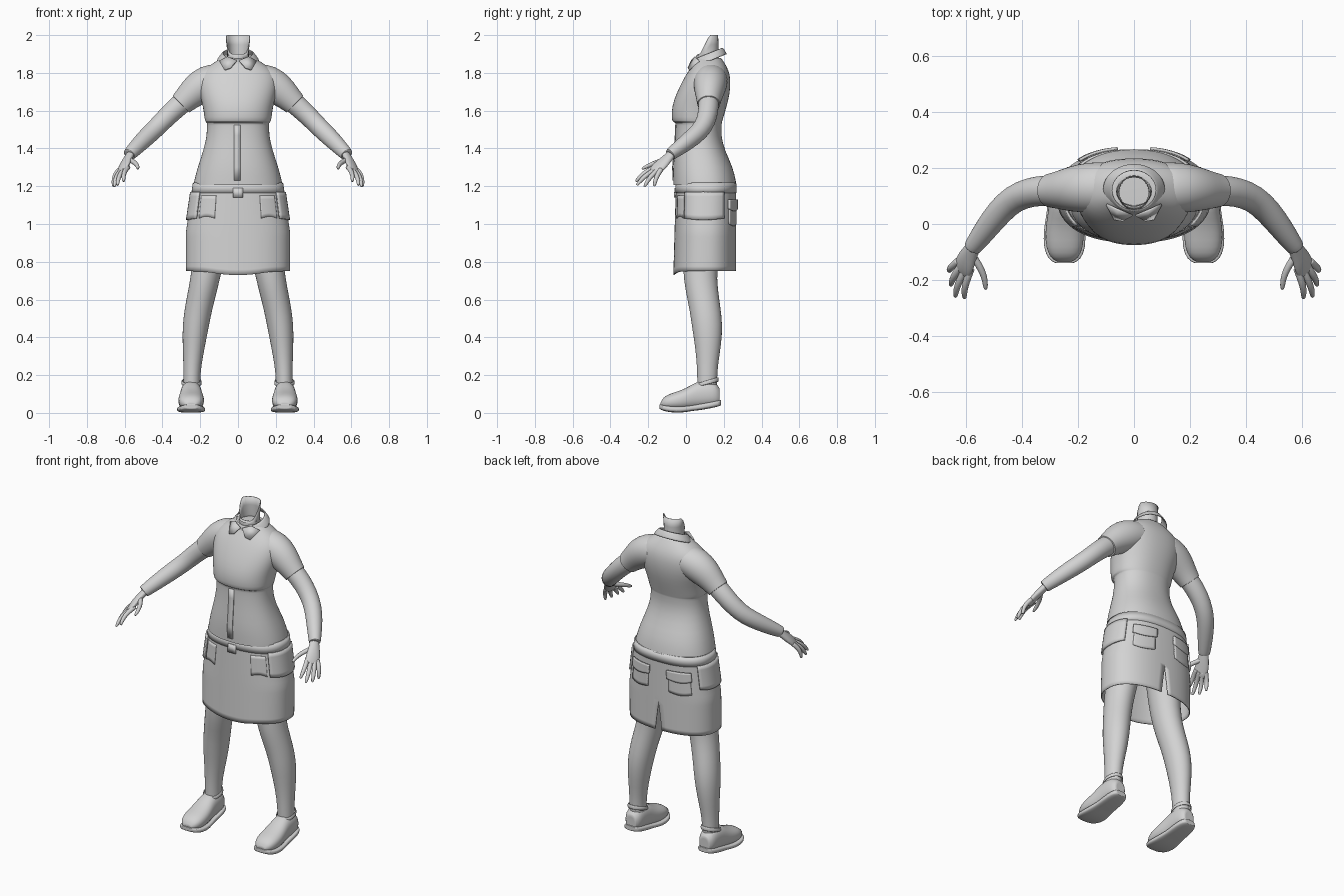
import bpy, bmesh, math
from mathutils import Vector as V

cube = bpy.data.objects.get("Cube")
if cube:
    bpy.data.objects.remove(cube)

GREY = (0.65, 0.65, 0.65, 1)
mat = bpy.data.materials.new("light grey")
mat.use_nodes = True
mat.diffuse_color = GREY
mat.node_tree.nodes["Principled BSDF"].inputs["Base Color"].default_value = GREY


def finish(name, bm, sub=0, thick=0, angle=40):
    bmesh.ops.recalc_face_normals(bm, faces=bm.faces)
    me = bpy.data.meshes.new(name)
    bm.to_mesh(me)
    bm.free()
    me.materials.append(mat)
    ob = bpy.data.objects.new(name, me)
    bpy.context.collection.objects.link(ob)
    if thick:
        mod = ob.modifiers.new("thickness", "SOLIDIFY")
        mod.thickness, mod.offset = thick, 0
    if sub:
        mod = ob.modifiers.new("smooth", "SUBSURF")
        mod.levels = mod.render_levels = sub
    bpy.ops.object.select_all(action="DESELECT")
    bpy.context.view_layer.objects.active = ob
    ob.select_set(True)
    bpy.ops.object.shade_smooth_by_angle(angle=math.radians(angle))
    return ob


def power(t, e):
    return math.copysign(abs(t) ** (2 / e), t)


def skin(bm, rows, closed=True):
    """Bridge neighbouring rows of vertices with quads."""
    n = len(rows[0])
    for a, b in zip(rows, rows[1:]):
        for i in range(n if closed else n - 1):
            j = (i + 1) % n
            bm.faces.new((a[i], a[j], b[j], b[i]))


def loft(name, rings, n=24, e=2.0, caps=(True, True), sub=1, thick=0, shape=None):
    """Rings are (centre, half axis u, half axis v)."""
    bm = bmesh.new()
    rows = []
    for c, u, v in rings:
        row = []
        for i in range(n):
            a = math.tau * i / n
            p = V(c) + V(u) * power(math.cos(a), e) + V(v) * power(math.sin(a), e)
            row.append(bm.verts.new(shape(p) if shape else p))
        rows.append(row)
    skin(bm, rows)
    for row, cap in ((rows[0], caps[0]), (rows[-1], caps[1])):
        if cap:
            inner = bmesh.ops.inset_region(
                bm, faces=[bm.faces.new(row)], thickness=0.004)
    return finish(name, bm, sub, thick)


def tube(name, pts, s, wide=(0, 1, 0), **kw):
    """Tube through (x, y, z, radius along wide, other radius), s flips the side."""
    ps = [V((s * p[0], p[1], p[2])) for p in pts]
    rings = []
    for i, p in enumerate(pts):
        t = (ps[min(i + 1, len(ps) - 1)] - ps[max(i - 1, 0)]).normalized()
        w = V((s * wide[0], wide[1], wide[2]))
        u = (w - t * w.dot(t)).normalized()
        rings.append((ps[i], u * p[3], t.cross(u) * p[4]))
    return loft(name, rings, **kw)


def level(z, hw, front, back):
    return ((0, (front + back) / 2, z), (hw, 0, 0), (0, (back - front) / 2, 0))


# Shirt body: hem, waist, fold under the bust, shoulders
loft("shirt_body", [level(*r) for r in (
    (1.205, .236, -.068, .268), (1.22, .235, -.068, .266), (1.30, .215, -.07, .25),
    (1.39, .183, -.062, .205), (1.47, .165, -.056, .185), (1.53, .165, -.055, .19),
    (1.536, .166, -.056, .19), (1.542, .174, -.072, .192), (1.56, .178, -.077, .197),
    (1.62, .185, -.076, .215), (1.69, .205, -.052, .233), (1.76, .215, -.018, .237),
    (1.81, .195, .012, .228), (1.85, .135, .04, .207), (1.88, .085, .055, .185))],
    n=32, e=2.25)


# Neck, with the open end cut low at the front
def neck_cut(p):
    if p.z > 1.9:
        p.z -= 0.1 * min(1, max(0, (.125 - p.y) / .05))
    return p


loft("neck", [((0, .11, 1.84), (.062, 0, 0), (0, .065, 0)),
              ((0, .112, 1.89), (.055, 0, 0), (0, .058, 0)),
              ((0, .116, 1.95), (.055, 0, 0), (0, .054, 0)),
              ((0, .116, 2.0), (.062, 0, 0), (0, .052, 0))],
     caps=(False, False), sub=0, thick=.004, shape=neck_cut)


# Collar band, sloping down to the front, and its two points
def slope(p):
    p.z += (p.y - .12) * .4
    return p


loft("collar_band", [((0, .125, 1.86), (.112, 0, 0), (0, .09, 0)),
                     ((0, .122, 1.885), (.094, 0, 0), (0, .08, 0)),
                     ((0, .12, 1.905), (.078, 0, 0), (0, .072, 0))],
     caps=(False, False), sub=1, thick=.008, shape=slope)
for s, side in ((1, "left"), (-1, "right")):
    bm = bmesh.new()
    bm.faces.new([bm.verts.new((s * x, y, z)) for x, y, z in (
        (.006, .03, 1.865), (.055, .05, 1.885), (.098, .07, 1.862),
        (.07, .018, 1.815), (.04, .012, 1.825))])
    finish(side + "_collar_point", bm, thick=.008)

# Button placket down the front of the shirt
bm = bmesh.new()
path = ((-.066, 1.23), (-.069, 1.3), (-.061, 1.39), (-.055, 1.47), (-.053, 1.525))
skin(bm, [[bm.verts.new((x, y - .002, z)) for x in (-.022, .012)] for y, z in path], False)
finish("shirt_placket", bm, thick=.005)


# Skirt surface, shared by the skirt and its pockets
def skirt_point(a, z, off):
    k = (1.21 - z) / .46
    hw = .235 + .038 * min(1, k * 1.8) + off
    front, back = -.05 - .014 * k - off, .262 + off
    dip = .02 * max(0, -math.sin(a)) ** 8 * max(0, k - .5) * 2
    return (hw * power(math.cos(a), 2.35),
            (front + back) / 2 + (back - front) / 2 * power(math.sin(a), 2.35), z - dip)


def wrap(name, start, end, low, high, off=.006, thick=.01, slit=0, n=12, m=6, curve=0):
    bm = bmesh.new()
    rows = []
    for j in range(m + 1):
        z = high + (low - high) * j / m
        gap = slit * max(0, (.91 - z) / .16)
        a0, a1 = math.radians(start + gap), math.radians(end - gap)
        rows.append([bm.verts.new(skirt_point(
            a0 + (a1 - a0) * i / n, z - curve * math.sin(math.pi * i / n) * j / m, off))
            for i in range(n + 1)])
    skin(bm, rows, False)
    bmesh.ops.remove_doubles(bm, verts=bm.verts, dist=1e-5)
    return finish(name, bm, thick=thick)


wrap("skirt", 90, 450, .75, 1.22, off=0, thick=.006, slit=3, n=72, m=18)
wrap("waistband", 0, 360, 1.165, 1.215, off=.002, thick=.006, n=72, m=2)
wrap("belt_buckle", 266, 274, 1.14, 1.19, off=.006, n=3, m=1)
for s, side in ((1, "left"), (-1, "right")):
    def arc(lo, hi):
        return (lo, hi) if s > 0 else (180 - hi, 180 - lo)
    wrap(side + "_side_pocket", *arc(-38, 32), 1.03, 1.17, off=.008, curve=.008)
    wrap(side + "_front_pocket", *arc(-66, -42), 1.03, 1.15, off=.003, thick=.006, curve=-.01)
    wrap(side + "_back_pocket", *arc(46, 78), 1.0, 1.1, off=.004, curve=.01)
    wrap(side + "_back_pocket_flap", *arc(44, 80), 1.08, 1.13, off=.01, curve=.012)

    # Sleeve and arm
    tube(side + "_sleeve", [(.10, .13, 1.765, .09, .085), (.16, .13, 1.75, .092, .095),
                            (.22, .125, 1.712, .082, .088), (.265, .121, 1.67, .069, .072),
                            (.298, .12, 1.638, .061, .064), (.302, .12, 1.634, .06, .063)], s)
    tube(side + "_arm", [(.26, .12, 1.67, .053, .055), (.31, .12, 1.63, .055, .057),
                         (.37, .115, 1.575, .053, .053), (.43, .092, 1.512, .05, .05),
                         (.48, .045, 1.465, .048, .049), (.53, -.02, 1.415, .042, .043),
                         (.572, -.078, 1.372, .033, .036), (.576, -.084, 1.367, .03, .033)], s)

    # Hand: palm, four fingers and a thumb
    tube(side + "_palm", [(.565, -.07, 1.378, .024, .02), (.587, -.105, 1.34, .033, .02),
                          (.603, -.137, 1.31, .042, .019), (.612, -.165, 1.283, .04, .015),
                          (.615, -.173, 1.276, .034, .01)],
         s, wide=(.6, .7, -.25), n=16)
    for label, root, tip in (("index", (.588, -.175, 1.295), (.605, -.265, 1.225)),
                             ("middle", (.606, -.168, 1.285), (.638, -.26, 1.205)),
                             ("ring", (.622, -.155, 1.28), (.654, -.22, 1.197)),
                             ("little", (.635, -.138, 1.28), (.66, -.168, 1.2)),
                             ("thumb", (.575, -.115, 1.34), (.53, -.233, 1.292))):
        a, b = V(root), V(tip)
        bend = V((.008, -.004, .008)) if label != "thumb" else V((-.014, 0, .004))
        pts = [(*(a.lerp(b, t) + bend * math.sin(math.pi * t)), r, r)
               for t, r in ((-.15, .014), (.3, .014), (.65, .012), (.92, .0095), (1, .005))]
        tube(side + "_" + label, pts, s, n=10)

    # Leg
    tube(side + "_leg", [(.115, .09, 1.1, .1, .1), (.14, .085, .92, .1, .09),
                         (.165, .072, .76, .091, .08), (.187, .083, .65, .086, .075),
                         (.208, .1, .56, .082, .073), (.225, .113, .46, .082, .07),
                         (.234, .117, .36, .07, .06), (.242, .113, .25, .055, .047),
                         (.245, .112, .17, .053, .045), (.245, .112, .1, .05, .043)], s)

    # Shoe upper and sole: (y, bottom, top, half width)
    for part, e, rows in (
            ("shoe", 2.3, ((-.134, .035, .055, .025), (-.122, .024, .082, .05),
                           (-.085, .016, .102, .067), (-.03, .014, .118, .07),
                           (.02, .018, .142, .063), (.06, .022, .168, .057),
                           (.12, .03, .172, .055), (.16, .036, .158, .05),
                           (.178, .045, .13, .032))),
            ("sole", 3.5, ((-.14, .022, .045, .03), (-.128, .013, .043, .058),
                           (-.085, .002, .036, .076), (-.02, 0, .034, .075),
                           (.04, .012, .042, .064), (.06, .012, .046, .062),
                           (.14, .026, .06, .06), (.175, .035, .068, .048),
                           (.185, .04, .068, .03)))):
        loft(side + "_" + part, [((s * .248, y, (lo + hi) / 2), (hw, 0, 0),
                                  (0, 0, (hi - lo) / 2)) for y, lo, hi, hw in rows], e=e)
    # Shoe opening rim
    loft(side + "_shoe_rim", [((s * .246, .112, z), (r, 0, 0), (0, r * 1.15, z * .1))
                              for z, r in ((.15, .052), (.165, .052), (.172, .049))],
         caps=(False, False), thick=.005)
